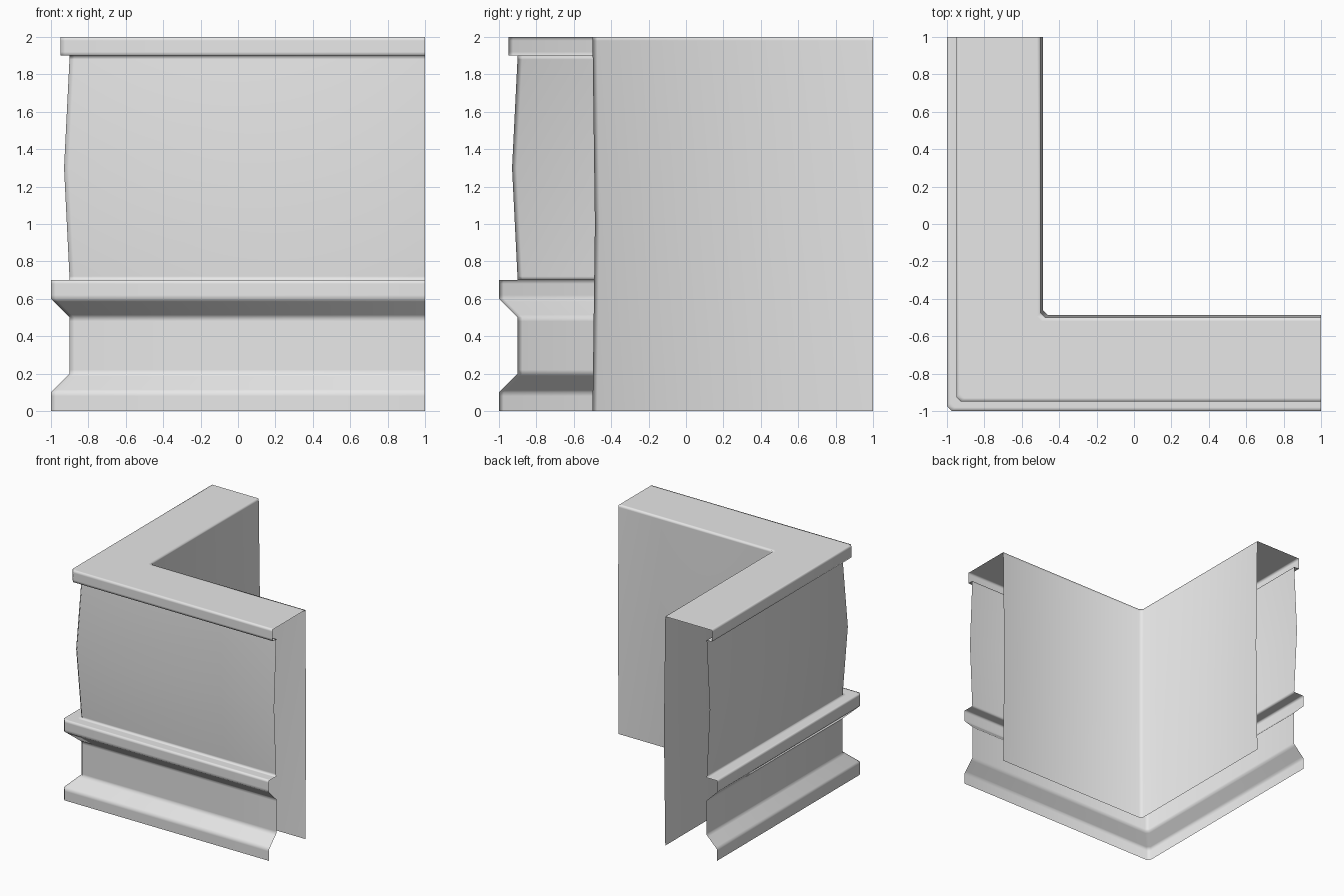
import bpy
import bmesh
from mathutils import Vector

cube = bpy.data.objects.get("Cube")
if cube:
    bpy.data.objects.remove(cube, do_unlink=True)

CHAMFER = 0.025   # cut across the wall corner
SUPPORT = 0.02    # distance of holding loops from each profile edge

stone = bpy.data.materials.new("light grey stone")
stone.use_nodes = True
stone.diffuse_color = (0.8, 0.8, 0.8, 1)
stone.node_tree.nodes["Principled BSDF"].inputs["Base Color"].default_value = (0.8, 0.8, 0.8, 1)

# Wall section as (offset, height): plinth, ledge, bulging face, coping, inner face
section = [(-1, 0), (-1, 0.1), (-0.9, 0.2), (-0.9, 0.5), (-1, 0.6), (-1, 0.7),
           (-0.9, 0.7), (-0.93, 1.3), (-0.9, 1.9), (-0.95, 1.9), (-0.95, 2),
           (-0.5, 2), (-0.487, 1), (-0.5, 0)]
soft_points = {7, 12}   # middles of the bulges need no holding loops


def with_support(points):
    """Add holding points close to each hard corner of the section."""
    out = []
    last = len(points) - 1
    for i, (a, b) in enumerate(zip(points, points[1:])):
        a, b = Vector(a), Vector(b)
        step = (b - a).normalized() * SUPPORT
        out.append(a)
        if i > 0 and i not in soft_points:
            out.append(a + step)
        if i + 1 < last and i + 1 not in soft_points:
            out.append(b - step)
    return out + [Vector(points[-1])]


def corner_path(d, z):
    """L-shaped run around the corner at offset d."""
    return [(d, 1, z), (d, d + CHAMFER, z), (d + CHAMFER, d, z), (1, d, z)]


# Sweep the open section around the corner
bm = bmesh.new()
rows = [[bm.verts.new(p) for p in corner_path(d, z)] for d, z in with_support(section)]
for low, high in zip(rows, rows[1:]):
    for i in range(3):
        face = bm.faces.new((low[i], low[i + 1], high[i + 1], high[i]))
        face.smooth = True

mesh = bpy.data.meshes.new("corner_wall")
bm.to_mesh(mesh)
bm.free()
mesh.materials.append(stone)
wall = bpy.data.objects.new("corner_wall", mesh)
bpy.context.collection.objects.link(wall)
